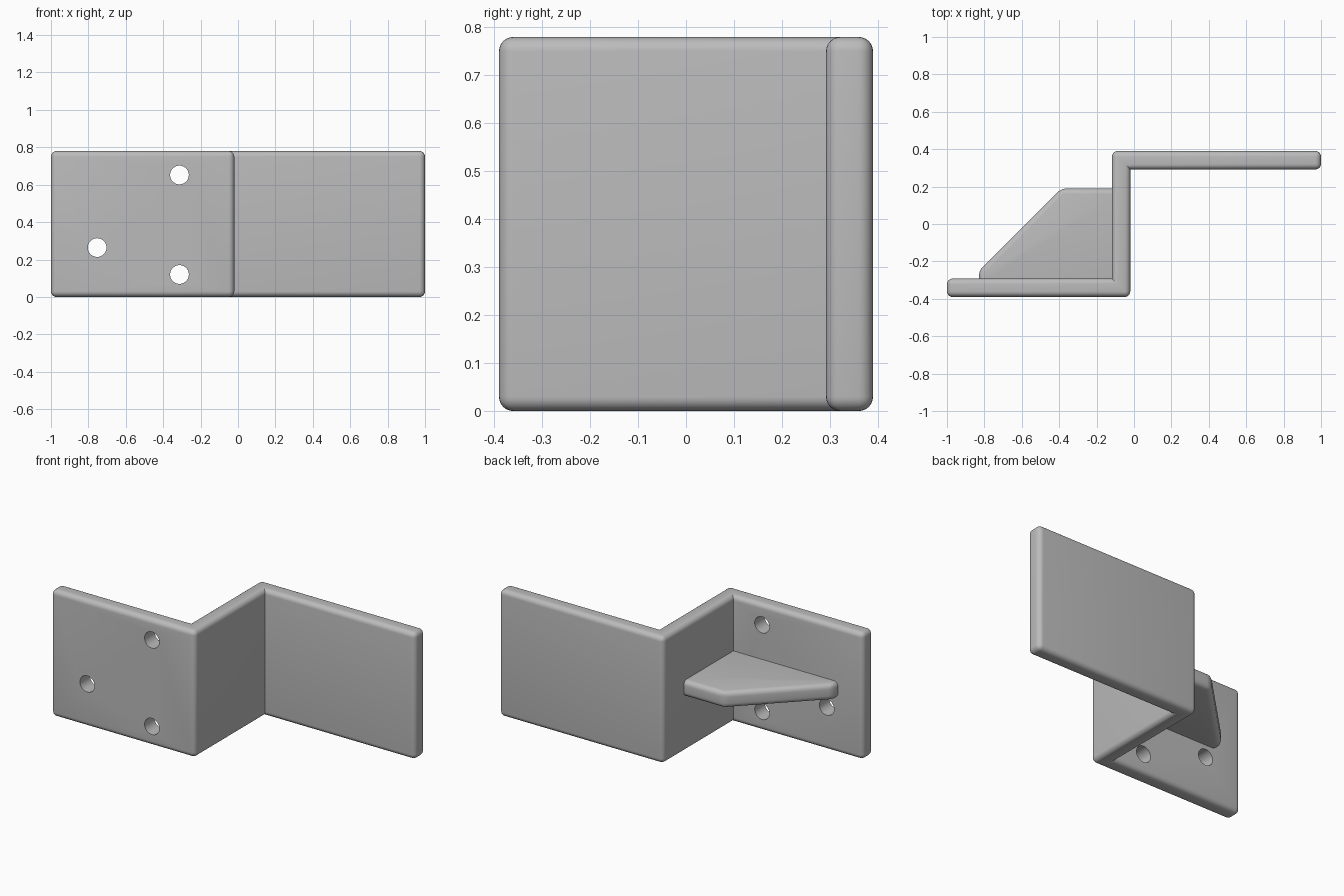
import bpy
import bmesh
from math import radians
from mathutils import Matrix

default = bpy.data.objects.get("Cube")
if default:
    bpy.data.objects.remove(default, do_unlink=True)

grey = bpy.data.materials.new("light grey")
grey.use_nodes = True
colour = (0.5, 0.5, 0.5, 1)
grey.diffuse_color = colour
grey.node_tree.nodes["Principled BSDF"].inputs["Base Color"].default_value = colour

HEIGHT = 0.78
HALF = 0.39      # half the depth
THICK = 0.098    # plate thickness
WEB = -0.02      # outer face of the web
FILLET = 0.03


def plate(name, outline, z0, z1):
    """Extrude an outline upward and round its convex edges."""
    bm = bmesh.new()
    base = bm.faces.new([bm.verts.new((x, y, z0)) for x, y in outline])
    ext = bmesh.ops.extrude_face_region(bm, geom=[base], use_keep_orig=True)
    top = [g for g in ext["geom"] if isinstance(g, bmesh.types.BMVert)]
    bmesh.ops.translate(bm, verts=top, vec=(0, 0, z1 - z0))
    bmesh.ops.recalc_face_normals(bm, faces=bm.faces)
    convex = [e for e in bm.edges if e.calc_face_angle_signed() > 0.1]
    bmesh.ops.bevel(bm, geom=convex, offset=FILLET, offset_type='OFFSET',
                    segments=6, profile=0.5, affect='EDGES', clamp_overlap=True)
    mesh = bpy.data.meshes.new(name)
    bm.to_mesh(mesh)
    bm.free()
    mesh.materials.append(grey)
    obj = bpy.data.objects.new(name, mesh)
    bpy.context.collection.objects.link(obj)
    return obj


def select_only(obj):
    bpy.ops.object.select_all(action='DESELECT')
    obj.select_set(True)
    bpy.context.view_layer.objects.active = obj


# Stepped bracket: front flange, web and back flange in one profile
bracket = plate("bracket", [
    (-1, -HALF), (WEB, -HALF), (WEB, HALF - THICK), (1, HALF - THICK),
    (1, HALF), (WEB - THICK, HALF), (WEB - THICK, THICK - HALF), (-1, THICK - HALF),
], 0, HEIGHT)

# Stiffening rib, sunk a little into the flange and the web
sink_x, sink_y = WEB - THICK / 2, THICK / 2 - HALF
rib = plate("rib", [
    (sink_x, sink_y), (sink_x, 0.19), (-0.39, 0.19), (-0.83, -0.25), (-0.83, sink_y),
], 0.34, 0.44)

# Screw holes through the front flange
bm = bmesh.new()
for x, z in ((-0.313, 0.652), (-0.313, 0.12), (-0.753, 0.264)):
    bmesh.ops.create_cone(
        bm, cap_ends=True, segments=40, radius1=0.05, radius2=0.05, depth=0.3,
        matrix=Matrix.Translation((x, -HALF, z)) @ Matrix.Rotation(radians(90), 4, 'X'))
mesh = bpy.data.meshes.new("hole_cutter")
bm.to_mesh(mesh)
bm.free()
mesh.materials.append(grey)
cutter = bpy.data.objects.new("hole_cutter", mesh)
cutter.hide_render = True
bpy.context.collection.objects.link(cutter)

select_only(bracket)
cut = bracket.modifiers.new("screw_holes", 'BOOLEAN')
cut.operation = 'DIFFERENCE'
cut.solver = 'EXACT'
cut.object = cutter
bpy.ops.object.modifier_apply(modifier=cut.name)
bpy.data.objects.remove(cutter, do_unlink=True)

for obj in (bracket, rib):
    select_only(obj)
    bpy.ops.object.shade_smooth_by_angle(angle=radians(30))
